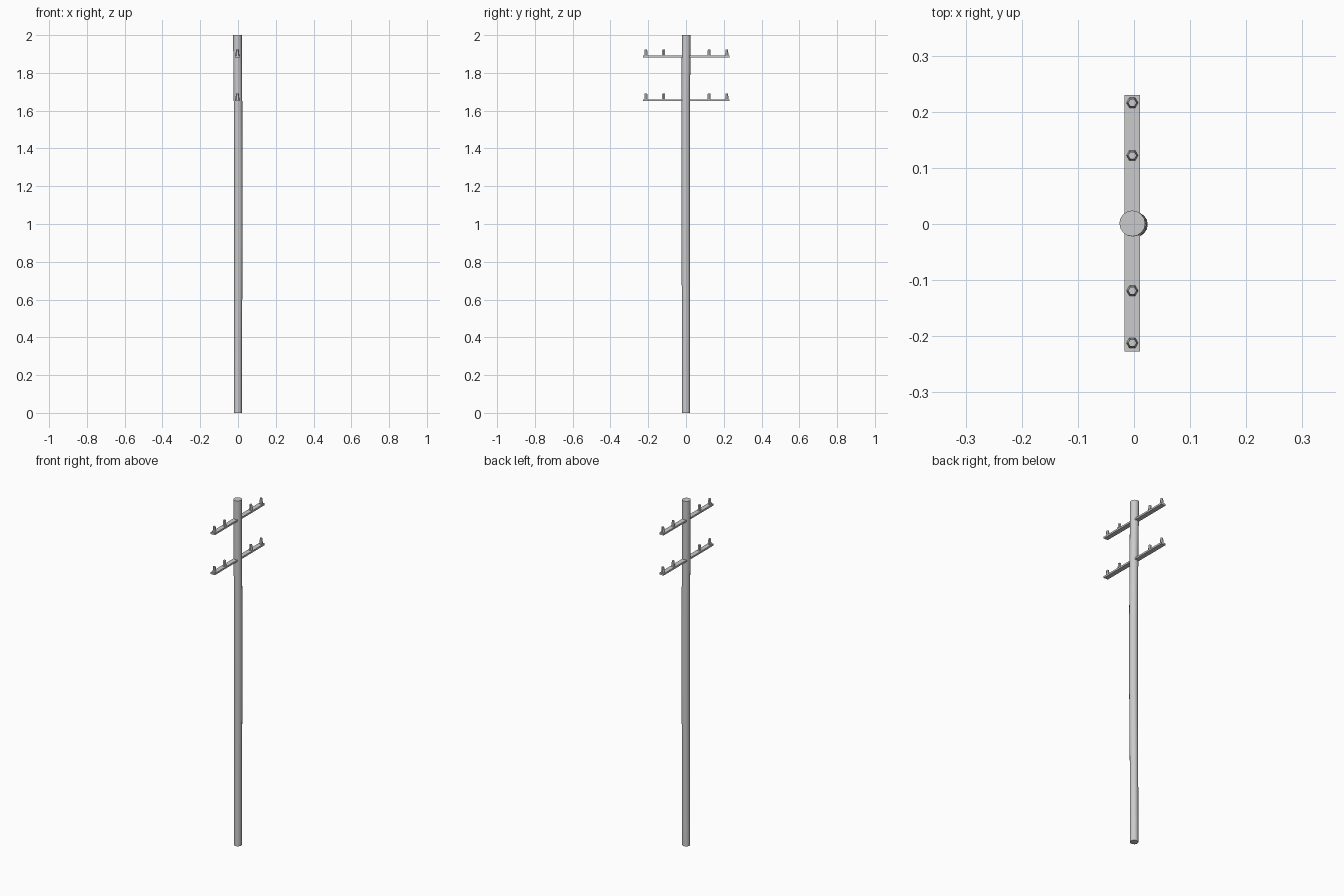
import bpy, bmesh, math
from mathutils import Vector

if "Cube" in bpy.data.objects:
    bpy.data.objects.remove(bpy.data.objects["Cube"])


def loft(name, rings, sides):
    """Capped tube through rings of (x, y, z, radius)."""
    bm = bmesh.new()
    loops = []
    for x, y, z, r in rings:
        loops.append([bm.verts.new((x + r * math.cos(2 * math.pi * i / sides),
                                    y + r * math.sin(2 * math.pi * i / sides), z))
                      for i in range(sides)])
    for a, b in zip(loops, loops[1:]):
        for i in range(sides):
            j = (i + 1) % sides
            bm.faces.new((a[i], a[j], b[j], b[i]))
    bm.faces.new(loops[0][::-1])
    bm.faces.new(loops[-1])
    return finish(name, bm)


def box(name, centre, size):
    bm = bmesh.new()
    bmesh.ops.create_cube(bm, size=1)
    for v in bm.verts:
        v.co = Vector(centre) + v.co * Vector(size)
    return finish(name, bm)


def finish(name, bm):
    mesh = bpy.data.meshes.new(name)
    bm.to_mesh(mesh)
    bm.free()
    obj = bpy.data.objects.new(name, mesh)
    bpy.context.collection.objects.link(obj)
    return obj


# Slightly crooked wooden pole
pole = loft("pole", [(-0.001, 0.000, 0.00, 0.0215),
                     (0.000, 0.000, 0.45, 0.0215),
                     (0.002, -0.001, 0.90, 0.0225),
                     (0.002, -0.001, 1.30, 0.0225),
                     (0.000, -0.001, 1.65, 0.0225),
                     (-0.003, 0.001, 2.00, 0.023)], 16)
bpy.context.view_layer.objects.active = pole
pole.select_set(True)
bpy.ops.object.shade_smooth_by_angle()

# Two crossarms, each with four tapered insulators
for level, z in (("upper", 1.887), ("lower", 1.655)):
    box(level + "_crossarm", (-0.003, 0.001, z), (0.027, 0.457, 0.010))
    for n, y in enumerate((-0.212, -0.119, 0.122, 0.216)):
        loft(f"{level}_insulator_{n + 1}",
             [(-0.003, y, z + 0.004, 0.0105), (-0.003, y, z + 0.037, 0.0075)], 6)
